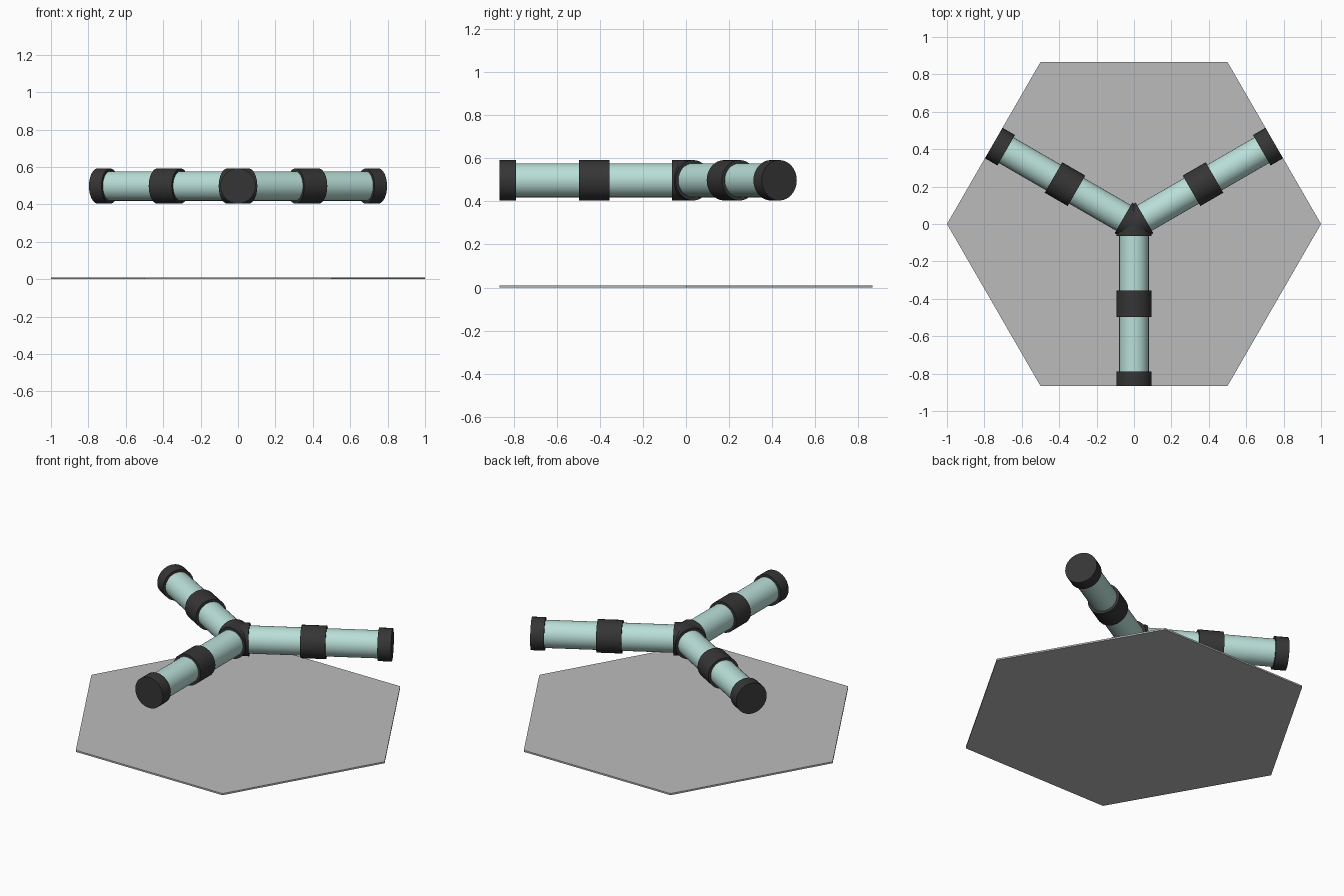
import bpy, math
from mathutils import Vector

if "Cube" in bpy.data.objects:
    bpy.data.objects.remove(bpy.data.objects["Cube"])


def material(name, rgb):
    m = bpy.data.materials.new(name)
    m.diffuse_color = (*rgb, 1.0)
    m.use_nodes = True
    m.node_tree.nodes["Principled BSDF"].inputs["Base Color"].default_value = m.diffuse_color
    return m


PALE = material("pale teal", (0.49, 0.74, 0.69))
DARK = material("dark rubber", (0.036, 0.036, 0.036))
GREY = material("plate grey", (0.50, 0.50, 0.50))

HEIGHT = 0.498          # height of the arm axes
TUBE_R, RING_R = 0.079, 0.094


def finish(name, mat, smooth=True):
    ob = bpy.context.object
    ob.name = name
    ob.data.materials.append(mat)
    if smooth:
        bpy.ops.object.shade_smooth_by_angle(angle=math.radians(35))
    return ob


def arm_cylinder(name, angle, start, end, radius, mat):
    """Cylinder lying along a horizontal direction, from start to end."""
    d = Vector((math.cos(angle), math.sin(angle), 0))
    mid = d * (start + end) / 2
    bpy.ops.mesh.primitive_cylinder_add(
        vertices=32, radius=radius, depth=end - start,
        location=(mid.x, mid.y, HEIGHT),
        rotation=(0, math.pi / 2, angle))
    return finish(name, mat)


# thin hexagonal base plate, corners on the x axis
bpy.ops.mesh.primitive_cylinder_add(
    vertices=6, radius=1.0, depth=0.01, location=(0, 0, 0.005),
    rotation=(0, 0, math.pi / 6))
finish("base_plate", GREY, smooth=False)

# three identical arms: tube, inner collar, middle band, end cap
for label, deg in (("front", -90), ("right", 30), ("left", 150)):
    a = math.radians(deg)
    arm_cylinder(label + "_tube", a, 0.0, 0.86, TUBE_R, PALE)
    arm_cylinder(label + "_inner_collar", a, -0.01, 0.065, RING_R, DARK)
    arm_cylinder(label + "_middle_band", a, 0.355, 0.497, RING_R, DARK)
    arm_cylinder(label + "_end_cap", a, 0.789, 0.866, RING_R, DARK)
